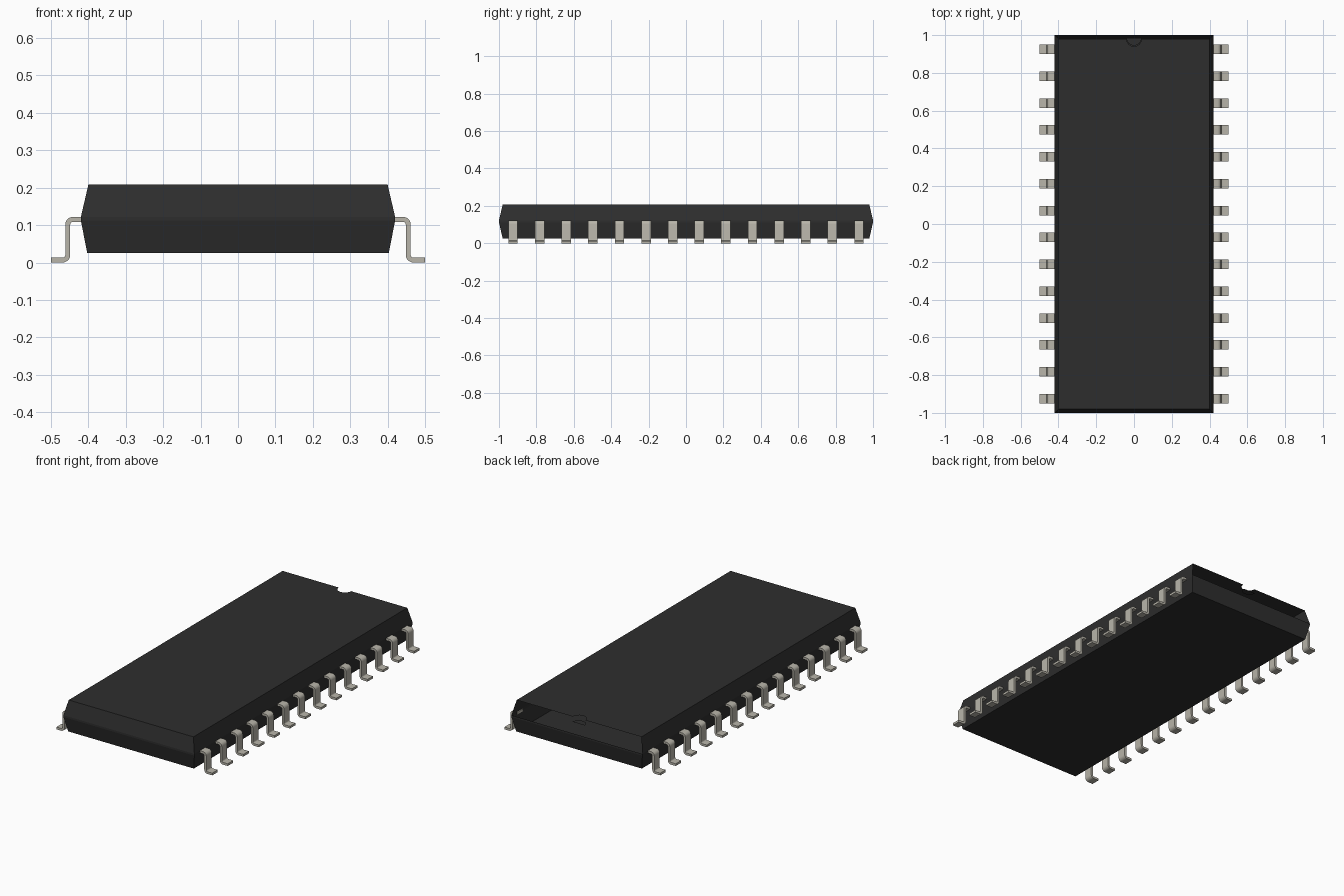
import bpy, bmesh, math
from mathutils import Vector

old = bpy.data.objects.get("Cube")
if old:
    bpy.data.objects.remove(old, do_unlink=True)


def material(name, rgb):
    m = bpy.data.materials.new(name)
    m.use_nodes = True
    m.diffuse_color = (*rgb, 1)
    bsdf = next(n for n in m.node_tree.nodes if n.type == 'BSDF_PRINCIPLED')
    bsdf.inputs["Base Color"].default_value = (*rgb, 1)
    return m


BLACK = material("black_plastic", (0.027, 0.027, 0.027))
METAL = material("tinned_metal", (0.48, 0.46, 0.40))


def finish(bm, name, mat):
    mesh = bpy.data.meshes.new(name)
    bm.to_mesh(mesh)
    bm.free()
    mesh.materials.append(mat)
    ob = bpy.data.objects.new(name, mesh)
    bpy.context.collection.objects.link(ob)
    return ob


def notch_arc(y, z, radius=0.04, steps=12):
    """Half circle bulging towards the front, from +x to -x."""
    return [(radius * math.cos(math.pi * i / steps),
             y - radius * math.sin(math.pi * i / steps), z)
            for i in range(steps + 1)]


# Body: a tapered shell with a thin waist band, its upper back end left open
levels = [(0.403, 0.98, 0.025), (0.42, 1.0, 0.112),
          (0.42, 1.0, 0.122), (0.40, 0.98, 0.208)]
bm = bmesh.new()
rings = [[bm.verts.new((sx * hx, sy * hy, z))
          for sx, sy in ((-1, -1), (1, -1), (1, 1), (-1, 1))]
         for hx, hy, z in levels]
for level, (low, high) in enumerate(zip(rings, rings[1:])):
    for i in range(4):
        if level == 2 and i == 2:
            continue
        j = (i + 1) % 4
        bm.faces.new((low[i], low[j], high[j], high[i]))
bm.faces.new(rings[0][::-1])

# Top sheet with the half-round notch in its back edge
arc = [bm.verts.new(p) for p in notch_arc(levels[3][1], levels[3][2])]
bm.faces.new(rings[3][:3] + arc + rings[3][3:])
finish(bm, "body", BLACK)

# Small half-round floor under the notch
bm = bmesh.new()
floor = [bm.verts.new(p) for p in notch_arc(0.985, 0.18)]
bm.faces.new(floor[::-1])
bmesh.ops.recalc_face_normals(bm, faces=bm.faces)
finish(bm, "notch_floor", BLACK)


# Lead: an S-bent strip, swept from a centre line with rounded corners
def fillet(points, radius, steps=5):
    path = [points[0]]
    for a, b, c in zip(points, points[1:], points[2:]):
        u, v = (a - b).normalized(), (c - b).normalized()
        centre = b + (u + v) * radius
        for i in range(steps + 1):
            t = math.pi / 2 * i / steps
            path.append(centre - v * radius * math.cos(t) - u * radius * math.sin(t))
    return path + [points[-1]]


THICK, WIDTH, COUNT, END = 0.013, 0.05, 14, 0.925
centre_line = fillet([Vector(p) for p in ((0.415, 0.1155), (0.455, 0.1155),
                                          (0.455, THICK / 2), (0.5, THICK / 2))], 0.014)


def lead_mesh():
    bm = bmesh.new()
    rows = []
    for i, p in enumerate(centre_line):
        d = (centre_line[min(i + 1, len(centre_line) - 1)]
             - centre_line[max(i - 1, 0)]).normalized()
        if i in (0, len(centre_line) - 1):
            d = Vector((1, 0))
        n = Vector((-d.y, d.x)) * THICK / 2
        rows.append([bm.verts.new((q.x, y, q.y))
                     for q, y in ((p + n, -WIDTH / 2), (p + n, WIDTH / 2),
                                  (p - n, WIDTH / 2), (p - n, -WIDTH / 2))])
    for a, b in zip(rows, rows[1:]):
        for i in range(4):
            j = (i + 1) % 4
            bm.faces.new((a[i], a[j], b[j], b[i]))
    bm.faces.new(rows[0])
    bm.faces.new(rows[-1])
    bmesh.ops.recalc_face_normals(bm, faces=bm.faces)
    return bm


first = finish(lead_mesh(), "lead", METAL)
bpy.ops.object.select_all(action='DESELECT')
bpy.context.view_layer.objects.active = first
first.select_set(True)
bpy.ops.object.shade_smooth_by_angle(angle=math.radians(35))

# Repeat the lead down both long sides
for side, turn in (("left", 0), ("right", math.pi)):
    for k in range(COUNT):
        lead = first.copy()
        lead.name = f"{side}_lead_{k + 1}"
        lead.location.y = -END + 2 * END * k / (COUNT - 1)
        lead.rotation_euler.z = turn
        bpy.context.collection.objects.link(lead)
bpy.data.objects.remove(first, do_unlink=True)
